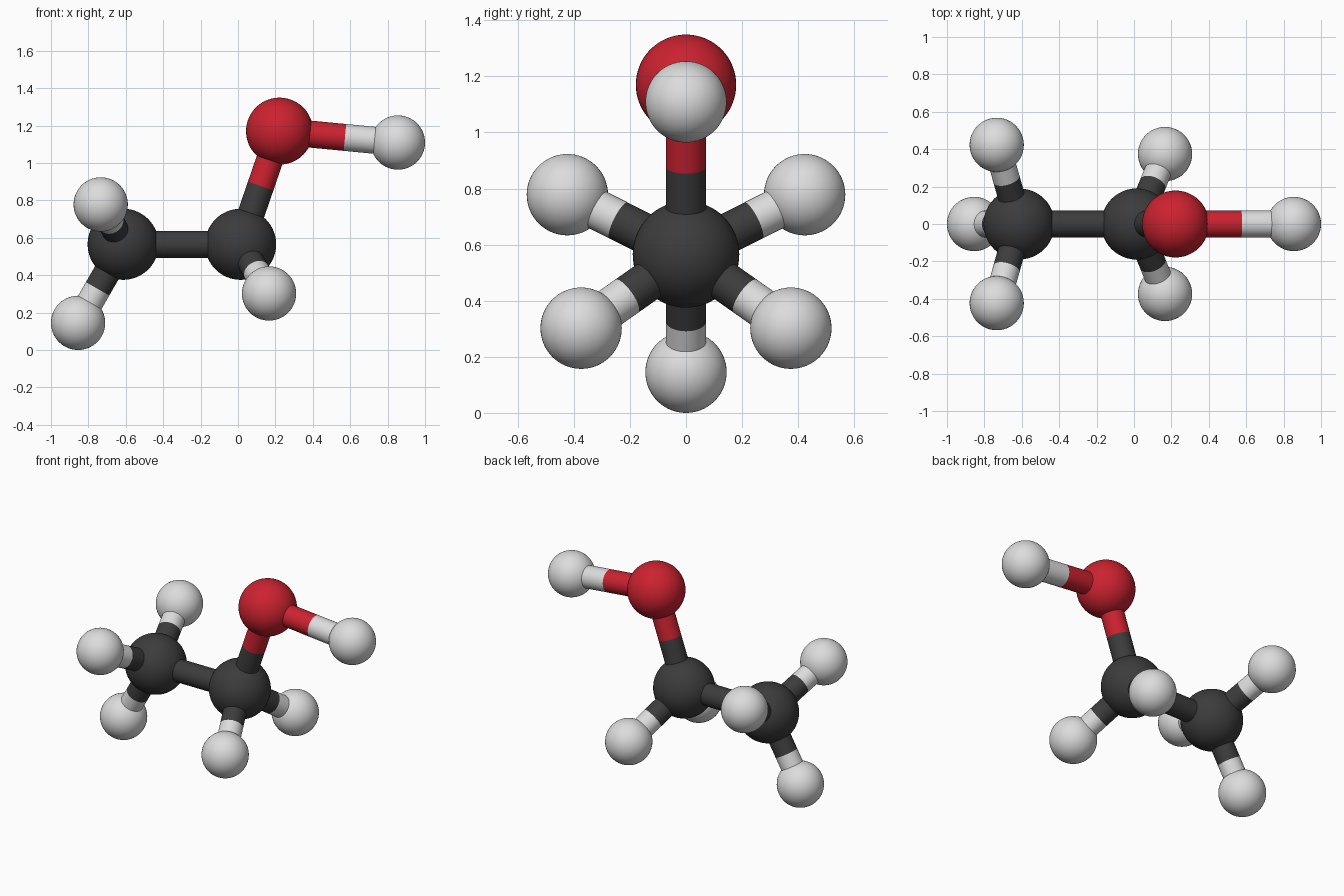
import bpy
from mathutils import Vector

if "Cube" in bpy.data.objects:
    bpy.data.objects.remove(bpy.data.objects["Cube"])


def material(name, rgb):
    m = bpy.data.materials.new(name)
    m.diffuse_color = (*rgb, 1.0)
    m.use_nodes = True
    m.node_tree.nodes["Principled BSDF"].inputs["Base Color"].default_value = m.diffuse_color
    return m


# element: (radius, material)
KIND = {
    "carbon": (0.19, material("dark_grey", (0.045, 0.045, 0.045))),
    "oxygen": (0.179, material("red", (0.60, 0.016, 0.029))),
    "hydrogen": (0.145, material("light_grey", (0.72, 0.72, 0.72))),
}
BOND_RADIUS = 0.072

# atom: (element, centre)
ATOMS = {
    "end_carbon": ("carbon", (-0.614, 0, 0.565)),
    "middle_carbon": ("carbon", (0.014, 0, 0.565)),
    "oxygen": ("oxygen", (0.222, 0, 1.170)),
    "oxygen_hydrogen": ("hydrogen", (0.855, 0, 1.109)),
    "low_hydrogen": ("hydrogen", (-0.855, 0, 0.145)),
}
BONDS = [
    ("end_carbon", "middle_carbon"),
    ("middle_carbon", "oxygen"),
    ("oxygen", "oxygen_hydrogen"),
    ("end_carbon", "low_hydrogen"),
]

# hydrogens mirrored front to back
for side, s in (("front", -1), ("back", 1)):
    ATOMS[side + "_end_hydrogen"] = ("hydrogen", (-0.734, s * 0.423, 0.778))
    ATOMS[side + "_middle_hydrogen"] = ("hydrogen", (0.166, s * 0.374, 0.302))
    BONDS.append(("end_carbon", side + "_end_hydrogen"))
    BONDS.append(("middle_carbon", side + "_middle_hydrogen"))


def finish(name, mat):
    ob = bpy.context.object
    ob.name = name
    ob.data.materials.append(mat)
    bpy.ops.object.shade_smooth_by_angle()


def rod(name, a, b, mat):
    axis = b - a
    bpy.ops.mesh.primitive_cylinder_add(
        vertices=40, radius=BOND_RADIUS, depth=axis.length, location=(a + b) / 2,
        rotation=axis.to_track_quat("Z", "Y").to_euler())
    finish(name, mat)


# atom balls
for name, (element, centre) in ATOMS.items():
    radius, mat = KIND[element]
    bpy.ops.mesh.primitive_uv_sphere_add(segments=48, ring_count=32, radius=radius, location=centre)
    finish(name + "_ball", mat)

# bonds: two coloured halves, split in proportion to the ball sizes
for first, second in BONDS:
    (ea, ca), (eb, cb) = ATOMS[first], ATOMS[second]
    a, b = Vector(ca), Vector(cb)
    (ra, ma), (rb, mb) = KIND[ea], KIND[eb]
    label = f"bond_{first}_to_{second}"
    if ea == eb:
        rod(label, a, b, ma)
        continue
    split = a.lerp(b, ra / (ra + rb))
    rod(label + "_inner", a, split, ma)
    rod(label + "_outer", split, b, mb)
